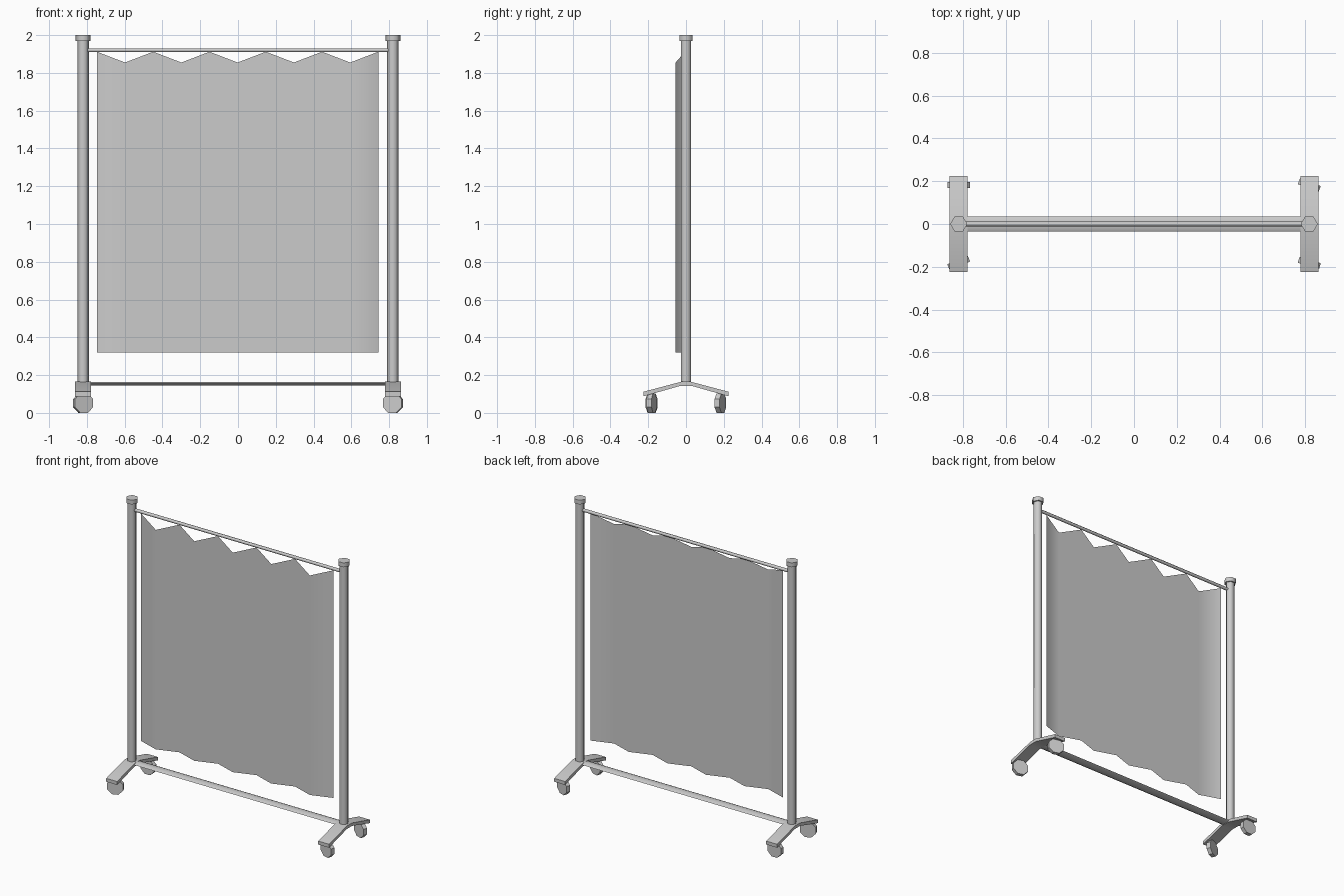
import bpy, bmesh
from math import pi, radians, cos, sin
from mathutils import Matrix, Vector

if "Cube" in bpy.data.objects:
    bpy.data.objects.remove(bpy.data.objects["Cube"])


def make(name, bm, smooth=None):
    bmesh.ops.recalc_face_normals(bm, faces=bm.faces)
    me = bpy.data.meshes.new(name)
    bm.to_mesh(me)
    bm.free()
    ob = bpy.data.objects.new(name, me)
    bpy.context.collection.objects.link(ob)
    if smooth:
        bpy.ops.object.select_all(action='DESELECT')
        ob.select_set(True)
        bpy.context.view_layer.objects.active = ob
        bpy.ops.object.shade_smooth_by_angle(angle=radians(smooth))
    return ob


def prism(name, center, r, length, sides, matrix=Matrix(), squash=(1, 1, 1), spin=0, smooth=None):
    """N-sided bar along local z, spun, squashed, then turned and placed."""
    bm = bmesh.new()
    pts = [spin + 2 * pi * i / sides for i in range(sides)]
    rings = [[bm.verts.new((r * cos(a) * squash[0], r * sin(a) * squash[1], z)) for a in pts]
             for z in (-length / 2, length / 2)]
    for i in range(sides):
        j = (i + 1) % sides
        bm.faces.new((rings[0][i], rings[0][j], rings[1][j], rings[1][i]))
    bm.faces.new(rings[0][::-1])
    bm.faces.new(rings[1])
    bm.transform(Matrix.Translation(Vector(center)) @ matrix)
    return make(name, bm, smooth)


def foot(name, x):
    # bent strip profile in y/z, extruded along x
    half = [(0.025, 0.165), (0.225, 0.112), (0.225, 0.088), (0.03, 0.143)]
    prof = half + [(-y, z) for y, z in reversed(half)]
    bm = bmesh.new()
    sides = [[bm.verts.new((x + s * 0.042, y, z)) for y, z in prof] for s in (-1, 1)]
    n = len(prof)
    # end faces as quads: right arm, middle, left arm
    for v in sides:
        for q in ((0, 1, 2, 3), (0, 3, 4, 7), (4, 5, 6, 7)):
            bm.faces.new([v[k] for k in q])
    for i in range(n):
        j = (i + 1) % n
        bm.faces.new((sides[0][i], sides[0][j], sides[1][j], sides[1][i]))
    make(name, bm, 35)


along_x = Matrix.Rotation(pi / 2, 4, 'Y')
along_y = Matrix.Rotation(pi / 2, 4, 'X')

# Swivel angle of each caster wheel (left/right, front/back)
swivel = {(-1, -1): 22, (-1, 1): 0, (1, -1): -16, (1, 1): -20}

for sx, side in ((-1, "left"), (1, "right")):
    x = sx * 0.82
    # Upright post, cap and foot
    prism(side + "_post", (x, 0, 1.0675), 0.03, 1.835, 6, smooth=65)
    prism(side + "_post_cap", (x, 0, 1.985), 0.04, 0.03, 6, smooth=65)
    foot(side + "_foot", x)
    # Caster wheels
    for sy, end in ((-1, "front"), (1, "back")):
        turn = Matrix.Rotation(radians(swivel[sx, sy]), 4, 'Z')
        prism(f"{side}_{end}_wheel", (x, sy * 0.182, 0.0517), 0.056, 0.028, 8,
              turn @ along_y, spin=pi / 8)

# Rails
prism("top_rail", (0, 0, 1.92), 0.011, 1.6, 6, along_x, spin=pi / 6, smooth=65)
prism("bottom_rail", (0, 0, 0.155), 0.036, 1.6, 6, along_x, squash=(0.3, 1, 1),
      spin=pi / 6, smooth=65)

# Curtain: pleated sheet hanging from the top rail
bm = bmesh.new()
cols = []
for i in range(11):
    x = -0.747 + i * 0.149
    hung = i % 2 == 0
    y = -0.005 if hung else -0.055
    cols.append((bm.verts.new((x, y, 0.32)), bm.verts.new((x, y, 1.912 if hung else 1.855))))
for a, b in zip(cols, cols[1:]):
    bm.faces.new((a[0], b[0], b[1], a[1]))
make("curtain", bm, 65)
